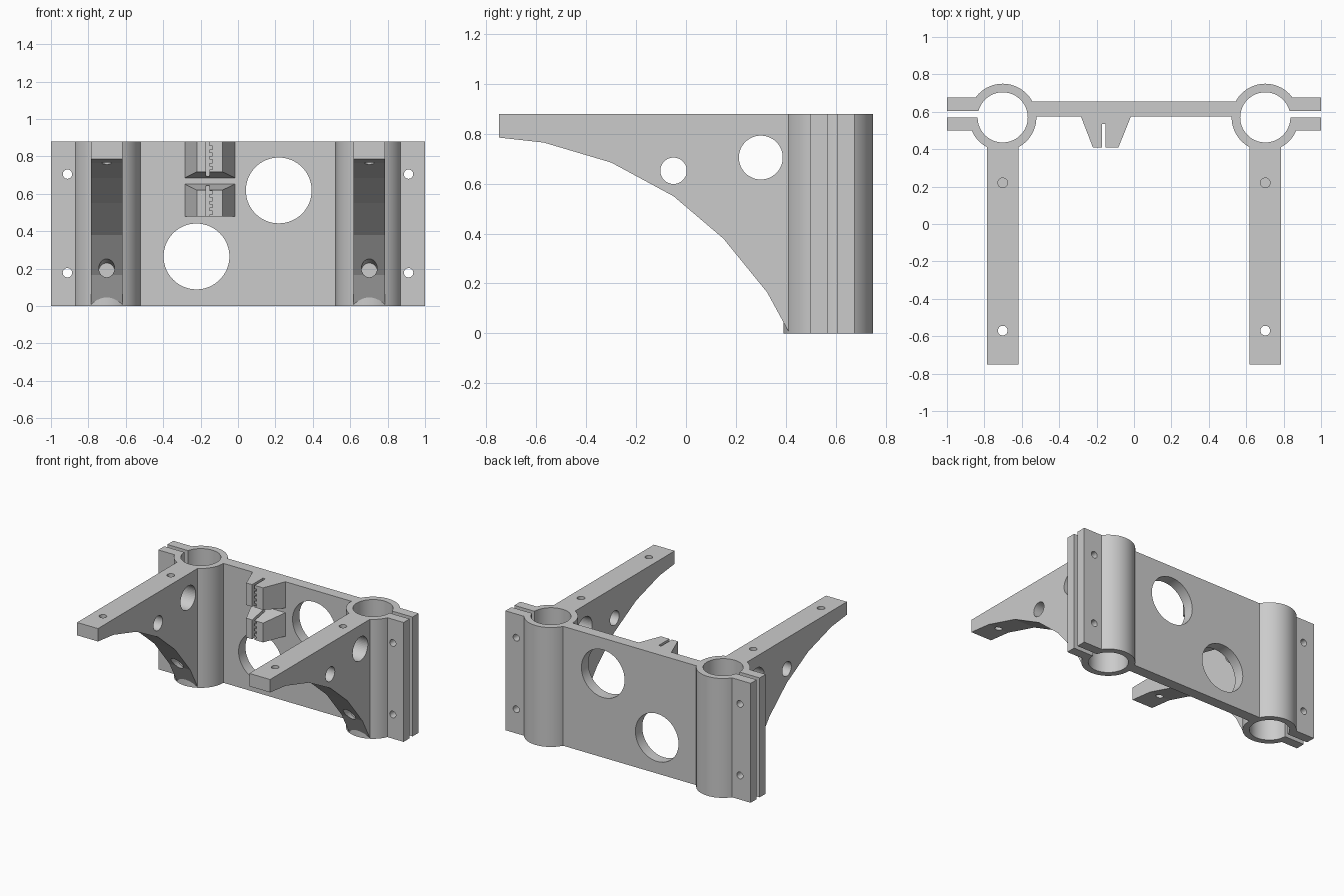
import bpy, bmesh, math

old = bpy.data.objects.get("Cube")
if old:
    bpy.data.objects.remove(old, do_unlink=True)

grey = bpy.data.materials.new("light grey plastic")
grey.use_nodes = True
colour = (0.6, 0.6, 0.6, 1)
grey.diffuse_color = colour
grey.node_tree.nodes["Principled BSDF"].inputs["Base Color"].default_value = colour

H = 0.88                    # overall height
RX, RY = 0.702, 0.57        # clamp ring centre
OUTER, BORE = 0.18, 0.134   # clamp ring radii


def circle(u, v, r, n=48):
    return [(u + r * math.cos(2 * math.pi * i / n), v + r * math.sin(2 * math.pi * i / n)) for i in range(n)]


def rect(u0, u1, v0, v1):
    return [(u0, v0), (u1, v0), (u1, v1), (u0, v1)]


def loft(name, axis, lo, hi, start, end=None):
    """Solid between two matching outlines placed at lo and hi along an axis."""
    place = {"X": lambda u, v, w: (w, u, v),
             "Y": lambda u, v, w: (u, w, v),
             "Z": lambda u, v, w: (u, v, w)}[axis]
    bm = bmesh.new()
    a = [bm.verts.new(place(u, v, lo)) for u, v in start]
    b = [bm.verts.new(place(u, v, hi)) for u, v in (end or start)]
    bm.faces.new(a)
    bm.faces.new(b)
    for i in range(len(a)):
        j = (i + 1) % len(a)
        bm.faces.new((a[i], a[j], b[j], b[i]))
    bmesh.ops.recalc_face_normals(bm, faces=bm.faces)
    mesh = bpy.data.meshes.new(name)
    bm.to_mesh(mesh)
    bm.free()
    mesh.materials.append(grey)
    obj = bpy.data.objects.new(name, mesh)
    bpy.context.collection.objects.link(obj)
    return obj


def combine(obj, others, operation="DIFFERENCE"):
    """Apply booleans with the other solids, then discard them."""
    for other in others:
        other.hide_render = True
        mod = obj.modifiers.new("combine", "BOOLEAN")
        mod.operation, mod.object, mod.solver = operation, other, "EXACT"
    bpy.context.view_layer.update()
    graph = bpy.context.evaluated_depsgraph_get()
    mesh = bpy.data.meshes.new_from_object(obj.evaluated_get(graph))
    obj.modifiers.clear()
    obj.data = mesh
    for other in others:
        bpy.data.objects.remove(other, do_unlink=True)


def span(s, a, b):
    return min(s * a, s * b), max(s * a, s * b)


parts = []

# Back plate with two round openings
plate = loft("back_plate", "Z", 0, H, rect(-0.56, 0.56, 0.575, 0.655))
combine(plate, [loft("cut", "Y", 0.4, 0.8, circle(x, z, 0.176, 64))
                for x, z in ((-0.222, 0.265), (0.218, 0.618))]
        + [loft("cut", "Z", -0.1, 1, circle(s * RX, RY, OUTER - 0.006)) for s in (-1, 1)])
parts.append(plate)

# Arm outline seen from the side: y, z
arm_outline = [(-0.75, H), (-0.75, 0.785), (-0.57, 0.765), (-0.3, 0.685), (-0.05, 0.55),
               (0.15, 0.38), (0.325, 0.165), (0.415, 0), (0.5, 0), (0.5, H)]

for s, side in ((1, "left"), (-1, "right")):
    x = s * RX

    # Split clamp ring with two bolt tabs
    ring = loft(side + "_clamp", "Z", 0, H, circle(x, RY, OUTER, 64))
    combine(ring, [loft("tabs", "Z", 0, H, rect(*span(s, 0.8, 1), 0.5, 0.675))], "UNION")
    combine(ring, [loft("cut", "Z", -0.1, 1, circle(x, RY, BORE, 64)),
                   loft("cut", "Z", -0.1, 1, rect(*span(s, 0.75, 1.1), 0.57, 0.605))]
            + [loft("cut", "Y", 0.4, 0.8, circle(s * 0.912, z, 0.025, 24)) for z in (0.178, 0.705)])
    parts.append(ring)

    # Curved support arm with side holes and screw holes
    arm = loft(side + "_arm", "X", *span(s, 0.617, 0.787), arm_outline)
    combine(arm, [
        loft("cut", "Z", -0.1, 1, circle(x, RY, OUTER - 0.006, 64)),
        loft("cut", "X", -1, 1, circle(-0.05, 0.652, 0.053)),
        loft("cut", "X", -1, 1, circle(0.3, 0.705, 0.088)),
        loft("cut", "Z", 0.5, 1, circle(x, -0.57, 0.026, 24)),
        loft("cut", "Z", H - 0.06, 1, circle(x, 0.22, 0.026, 24)),
        loft("cut", "Y", 0.2, 0.37, circle(x, 0.22, 0.042, 24), circle(x, 0.188, 0.042, 24)),
    ])
    parts.append(arm)

# Tapered cable clips with a toothed slot
for name, z0, z1, front0, front1 in (("upper_clip", 0.685, H, 0.717, H),
                                     ("lower_clip", 0.478, 0.652, 0.478, 0.62)):
    clip = loft(name, "Y", 0.41, 0.578, rect(-0.22, -0.083, front0, front1),
                rect(-0.285, -0.015, z0, z1))
    slot = loft("cut", "Z", z0 - 0.1, z1 + 0.1, rect(-0.172, -0.152, 0.3, 0.535))
    notches = [loft("cut", "Y", 0.3, 0.53, rect(-0.16, -0.136, z, z + 0.018))
               for z in (front0 + 0.012 + 0.036 * i for i in range(4))]
    combine(clip, [slot] + notches)
    parts.append(clip)

# Smooth round surfaces, keep hard edges
bpy.ops.object.select_all(action="DESELECT")
for part in parts:
    part.select_set(True)
bpy.context.view_layer.objects.active = plate
for part in parts:
    if part.name.endswith(("clamp", "plate")):
        continue
    part.select_set(False)
bpy.ops.object.shade_smooth_by_angle(angle=math.radians(25))
